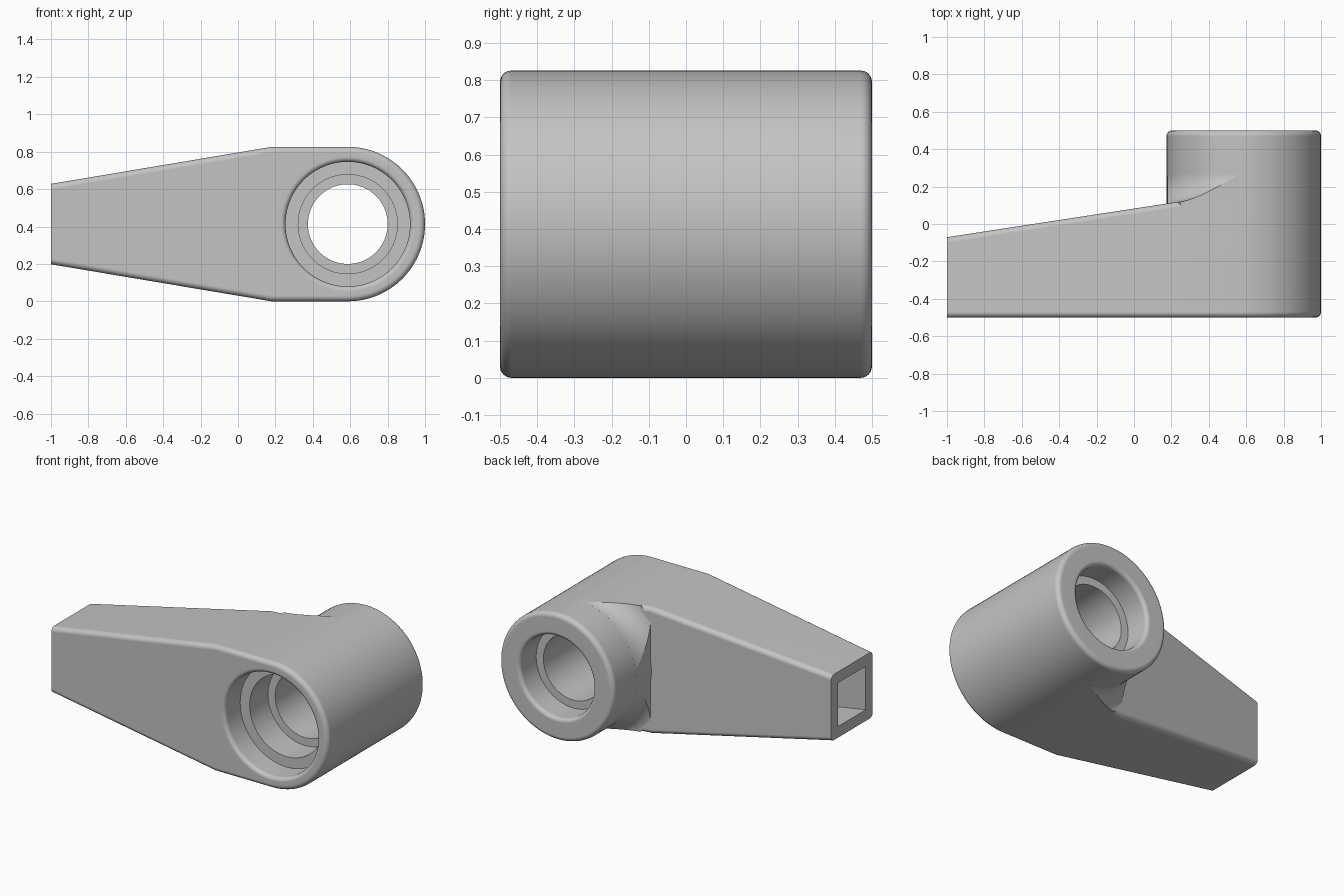
import bpy, bmesh
from math import sin, cos, pi, sqrt
from mathutils import Vector

if "Cube" in bpy.data.objects:
    bpy.data.objects.remove(bpy.data.objects["Cube"], do_unlink=True)

R = 0.413            # hub radius, also the height of its axis
CX = 0.587           # hub axis position
ROUND = 0.03
FRONT, BACK = -0.5, 0.5

grey = bpy.data.materials.new("plain grey")
grey.use_nodes = True
colour = (0.55, 0.55, 0.55, 1)
grey.diffuse_color = colour
grey.node_tree.nodes["Principled BSDF"].inputs["Base Color"].default_value = colour


def finish(name, bm):
    bmesh.ops.recalc_face_normals(bm, faces=bm.faces)
    mesh = bpy.data.meshes.new(name)
    bm.to_mesh(mesh)
    bm.free()
    mesh.materials.append(grey)
    obj = bpy.data.objects.new(name, mesh)
    bpy.context.scene.collection.objects.link(obj)
    return obj


def arc(r, y, rad, start, end, n=6):
    """Points of a rounded corner in the (radius, y) plane."""
    return [(r + rad * cos(start + (end - start) * i / n),
             y + rad * sin(start + (end - start) * i / n)) for i in range(n + 1)]


def lathe(name, profile):
    """Turn a (radius, y) profile round the hub axis."""
    bm = bmesh.new()
    verts = [bm.verts.new((CX + r, y, R)) for r, y in profile]
    edges = [bm.edges.new(pair) for pair in zip(verts, verts[1:])]
    bmesh.ops.spin(bm, geom=verts + edges, cent=(CX, 0, R), axis=(0, 1, 0),
                   angle=2 * pi, steps=96)
    bmesh.ops.remove_doubles(bm, verts=bm.verts, dist=0.0001)
    return finish(name, bm)


def back_y(x):
    """Slanted back plane of the arm."""
    return 0.11 + 0.153 * (x - 0.18)


def arm_block(name, sections, wall):
    """Tapered block through (x, half height) sections, inset by a wall."""
    bm = bmesh.new()
    rings = []
    for x, half in sections:
        h, f, b = half - wall, FRONT + wall, back_y(x) - wall
        corners = ((f, R - h), (b, R - h), (b, R + h), (f, R + h))
        rings.append([bm.verts.new((x, y, z)) for y, z in corners])
    long_edges = []
    for p, q in zip(rings, rings[1:]):
        for i in range(4):
            j = (i + 1) % 4
            bm.faces.new((p[i], p[j], q[j], q[i]))
            long_edges.append(bm.edges.get((p[i], q[i])))
    bm.faces.new(rings[0])
    bm.faces.new(rings[-1])
    return bm, long_edges


# Arm with rounded long edges
bm, edges = arm_block("arm", [(-1, 0.215), (0.18, R), (CX, R)], 0)
bmesh.ops.bevel(bm, geom=edges, offset=ROUND, offset_type='OFFSET', segments=5,
                profile=0.5, affect='EDGES')
body = finish("lever_body", bm)

# Hub cylinder with rounded rims
hub = lathe("hub", [(0, FRONT)]
            + arc(R - ROUND, FRONT + ROUND, ROUND, -pi / 2, 0)
            + arc(R - ROUND, BACK - ROUND, ROUND, 0, pi / 2) + [(0, BACK)])

# Flared fillet where the arm's back meets the hub
bm = bmesh.new()
STEPS, RINGS, REACH, TOP = 96, 14, 0.12, 0.268
upper, lower = [], []
for s in range(STEPS + 1):
    a = pi / 2 + pi * s / STEPS
    limit = min((R - 0.001) / max(abs(sin(a)), 1e-6), (CX - 0.18) / max(abs(cos(a)), 1e-6))
    reach = min(REACH, limit - R)
    radii = [R - 0.03] + [R + reach * (k / RINGS) ** 2 for k in range(RINGS + 1)]
    up, low = [], []
    for r in radii:
        x, z = CX + r * cos(a), R + r * sin(a)
        t = 1 - min(max((r - R) / REACH, 0), 1)
        base = back_y(x) - 0.002
        y = base + (TOP - base) * (1 - sqrt(1 - t * t))
        up.append(bm.verts.new((x, y, z)))
        low.append(bm.verts.new((x, -0.1, z)))
    upper.append(up)
    lower.append(low)
for s in range(STEPS):
    for grid in (upper, lower):
        for k in range(RINGS + 1):
            bm.faces.new((grid[s][k], grid[s][k + 1], grid[s + 1][k + 1], grid[s + 1][k]))
    for k in (0, -1):
        bm.faces.new((upper[s][k], upper[s + 1][k], lower[s + 1][k], lower[s][k]))
for s in (0, STEPS):
    for k in range(RINGS + 1):
        bm.faces.new((upper[s][k], upper[s][k + 1], lower[s][k + 1], lower[s][k]))
fillet = finish("fillet", bm)

# Stepped bore with softened mouths
LIP = 0.025
bore = lathe("bore_cutter", [(0, -0.6), (0.333 + LIP, -0.6)]
             + arc(0.333 + LIP, FRONT + LIP, LIP, -pi / 2, -pi)
             + [(0.333, -0.34), (0.265, -0.34), (0.265, -0.15), (0.213, -0.15),
                (0.213, 0.33), (0.265, 0.33)]
             + arc(0.265 + LIP, BACK - LIP, LIP, pi, pi / 2)
             + [(0.265 + LIP, 0.6), (0, 0.6)])

# Tapered pocket in the arm's end
slope = (R - 0.215) / 1.18
bm, _ = arm_block("pocket", [(-1.05, 0.215 - 0.05 * slope), (0.08, R - 0.1 * slope)], 0.073)
pocket = finish("pocket_cutter", bm)

# Join and cut
bpy.context.view_layer.objects.active = body
for tool, action in ((hub, 'UNION'), (fillet, 'UNION'),
                     (bore, 'DIFFERENCE'), (pocket, 'DIFFERENCE')):
    mod = body.modifiers.new(tool.name, 'BOOLEAN')
    mod.operation, mod.object, mod.solver = action, tool, 'EXACT'
    bpy.ops.object.modifier_apply(modifier=mod.name)
    bpy.data.objects.remove(tool, do_unlink=True)

# Smooth curved areas, crisp edges
bpy.ops.object.select_all(action='DESELECT')
body.select_set(True)
bpy.ops.object.shade_smooth_by_angle(angle=0.5)
soften = body.modifiers.new("even shading", 'WEIGHTED_NORMAL')
soften.keep_sharp = True
